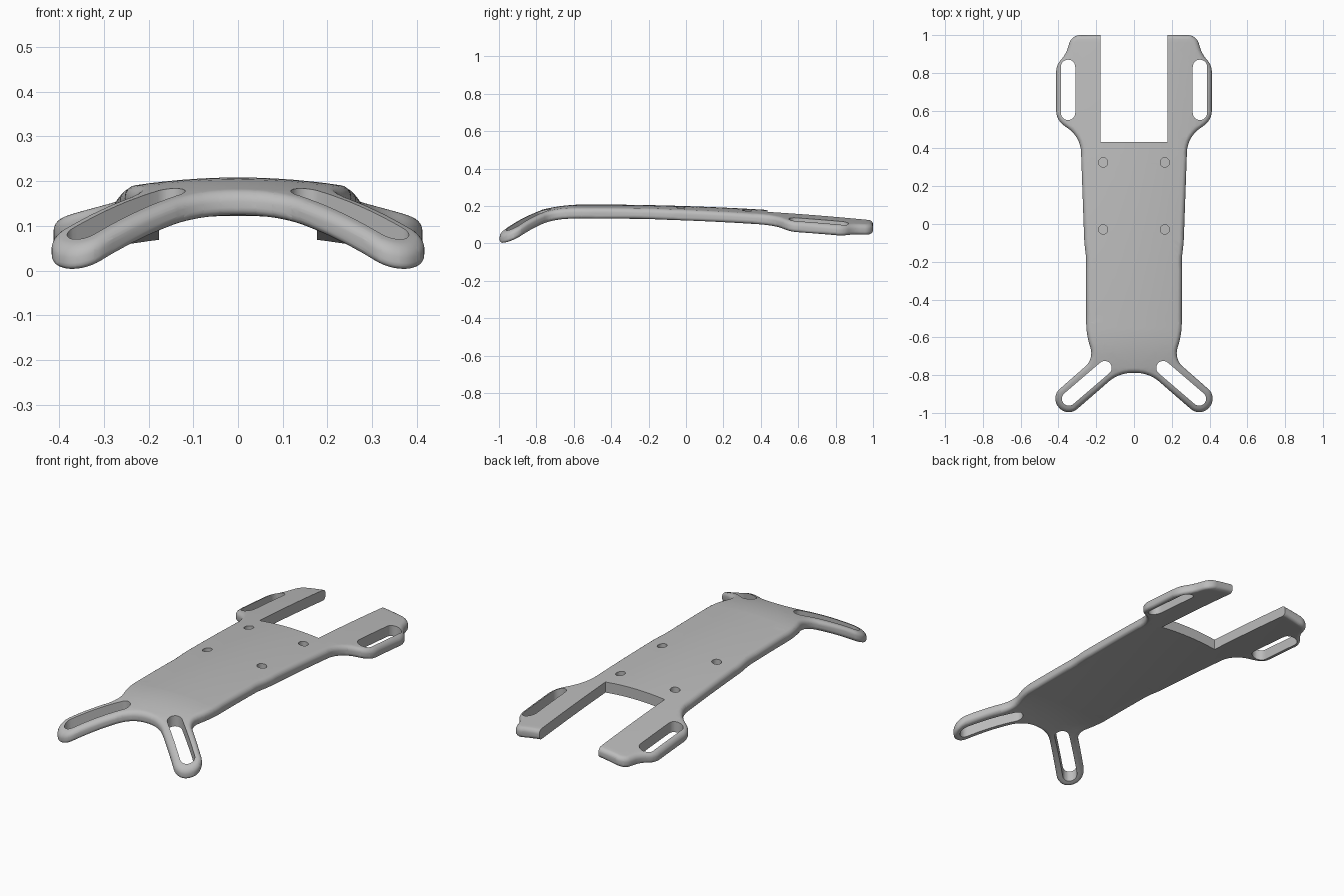
import bpy, bmesh, math
from mathutils import Vector

cube = bpy.data.objects.get("Cube")
if cube:
    bpy.data.objects.remove(cube)

THICK = 0.057
RIM = 0.022


def rounded(corners, steps=8):
    """Closed outline of (x, y, tangent length) corners, each rounded by an arc."""
    pts = [Vector(c[:2]) for c in corners]
    out = []
    for i, p in enumerate(pts):
        a = (pts[i - 1] - p).normalized()
        b = (pts[(i + 1) % len(pts)] - p).normalized()
        w = math.sin(a.angle(b) / 2)
        start, end = p + a * corners[i][2], p + b * corners[i][2]
        for k in range(steps + 1):
            t = k / steps
            u, v, s = (1 - t) ** 2, 2 * w * t * (1 - t), t * t
            out.append((start * u + p * v + end * s) / (u + v + s))
    return out


def capsule(a, b, r, n=12):
    """Counter-clockwise outline of a round-ended slot from a to b."""
    a, b = Vector(a), Vector(b)
    base = math.atan2(b.y - a.y, b.x - a.x)
    out = []
    for centre, turn in ((b, -math.pi / 2), (a, math.pi / 2)):
        for k in range(n + 1):
            ang = base + turn + math.pi * k / n
            out.append(centre + Vector((math.cos(ang), math.sin(ang))) * r)
    return out


def inset(outline, d):
    """Move a counter-clockwise outline inwards by d."""
    out = []
    for i, p in enumerate(outline):
        t = (outline[(i + 1) % len(outline)] - outline[i - 1]).normalized()
        out.append(p + Vector((-t.y, t.x)) * d)
    return out


def loft(bm, layers):
    """Closed solid through (outline, z) layers, from bottom to top."""
    rings = [[bm.verts.new((p.x, p.y, z)) for p in o] for o, z in layers]
    n = len(rings[0])
    for low, high in zip(rings, rings[1:]):
        for i in range(n):
            j = (i + 1) % n
            bm.faces.new((low[i], low[j], high[j], high[i]))
    bm.faces.new(rings[0][::-1])
    bm.faces.new(rings[-1])


def to_object(bm, name):
    mesh = bpy.data.meshes.new(name)
    bm.to_mesh(mesh)
    bm.free()
    obj = bpy.data.objects.new(name, mesh)
    bpy.context.collection.objects.link(obj)
    return obj


# Outline of the plate: front arms, waist, sides, rear prongs
half = [(0.08, -0.788, 0.07), (0.352, -1.024, 0.067), (0.444, -0.918, 0.067),
        (0.213, -0.715, 0.06), (0.253, -0.58, 0.06), (0.253, -0.18, 0.03),
        (0.263, -0.1, 0.03), (0.283, 0.46, 0.08), (0.412, 0.55, 0.05),
        (0.412, 0.84, 0.035), (0.36, 0.9, 0.035), (0.33, 1.0, 0.045)]
outline = rounded(half + [(-x, y, r) for x, y, r in reversed(half)])

# Plate with a rounded rim
angles = [math.pi / 2 * k / 5 for k in range(6)]
rim = [(inset(outline, RIM * (1 - math.sin(a))), RIM * (1 - math.cos(a))) for a in angles]
bm = bmesh.new()
loft(bm, [(o, z - THICK) for o, z in rim] + [(o, -z) for o, z in reversed(rim)])
plate = to_object(bm, "plate")

# Cutters: rear notch, strap slots and blind screw holes
notch = [Vector(p) for p in ((-0.177, 0.435), (0.177, 0.435), (0.177, 1.2), (-0.177, 1.2))]
cuts = [(notch, -0.2)]
for s in (-1, 1):
    cuts.append((capsule((s * 0.155, -0.762), (s * 0.345, -0.925), 0.037), -0.2))
    cuts.append((capsule((s * 0.349, 0.588), (s * 0.349, 0.832), 0.038), -0.2))
    for y in (-0.03, 0.325):
        cuts.append((capsule((s * 0.163, y), (s * 0.163, y + 0.002), 0.024), -0.03))
bm = bmesh.new()
for shape, floor in cuts:
    loft(bm, [(shape, floor), (shape, 0.2)])
cutter = to_object(bm, "cutter")
cutter.hide_render = True

cut = plate.modifiers.new("cut", 'BOOLEAN')
cut.operation = 'DIFFERENCE'
cut.solver = 'EXACT'
cut.object = cutter
depsgraph = bpy.context.evaluated_depsgraph_get()
depsgraph.update()
bm = bmesh.new()
bm.from_object(plate, depsgraph)
plate.modifiers.clear()
bpy.data.objects.remove(cutter)

# Slice the plate into a grid so that it can bend
bmesh.ops.triangulate(bm, faces=bm.faces[:])
for normal, count in ((Vector((1, 0, 0)), 10), (Vector((0, 1, 0)), 25)):
    for k in range(-count, count + 1):
        geom = bm.verts[:] + bm.edges[:] + bm.faces[:]
        bmesh.ops.bisect_plane(bm, geom=geom, dist=1e-5, plane_co=normal * k * 0.04,
                               plane_no=normal)

# Bend: arched across, sloping to the rear, drooping at the front arms
for v in bm.verts:
    x, y = v.co.x, v.co.y
    v.co.z += (0.208 - 0.33 * x * x - 0.033 * max(0, y + 0.5) ** 2
               - 0.57 * max(0, -0.55 - y) ** 2)
bm.to_mesh(plate.data)
bm.free()

# Plain grey finish
grey = bpy.data.materials.new("grey")
grey.use_nodes = True
colour = (0.5, 0.5, 0.5, 1)
grey.diffuse_color = colour
grey.node_tree.nodes["Principled BSDF"].inputs["Base Color"].default_value = colour
plate.data.materials.clear()
plate.data.materials.append(grey)
for p in plate.data.polygons:
    p.material_index = 0

bpy.ops.object.select_all(action='DESELECT')
plate.select_set(True)
bpy.context.view_layer.objects.active = plate
bpy.ops.object.shade_smooth_by_angle(angle=math.radians(35))
